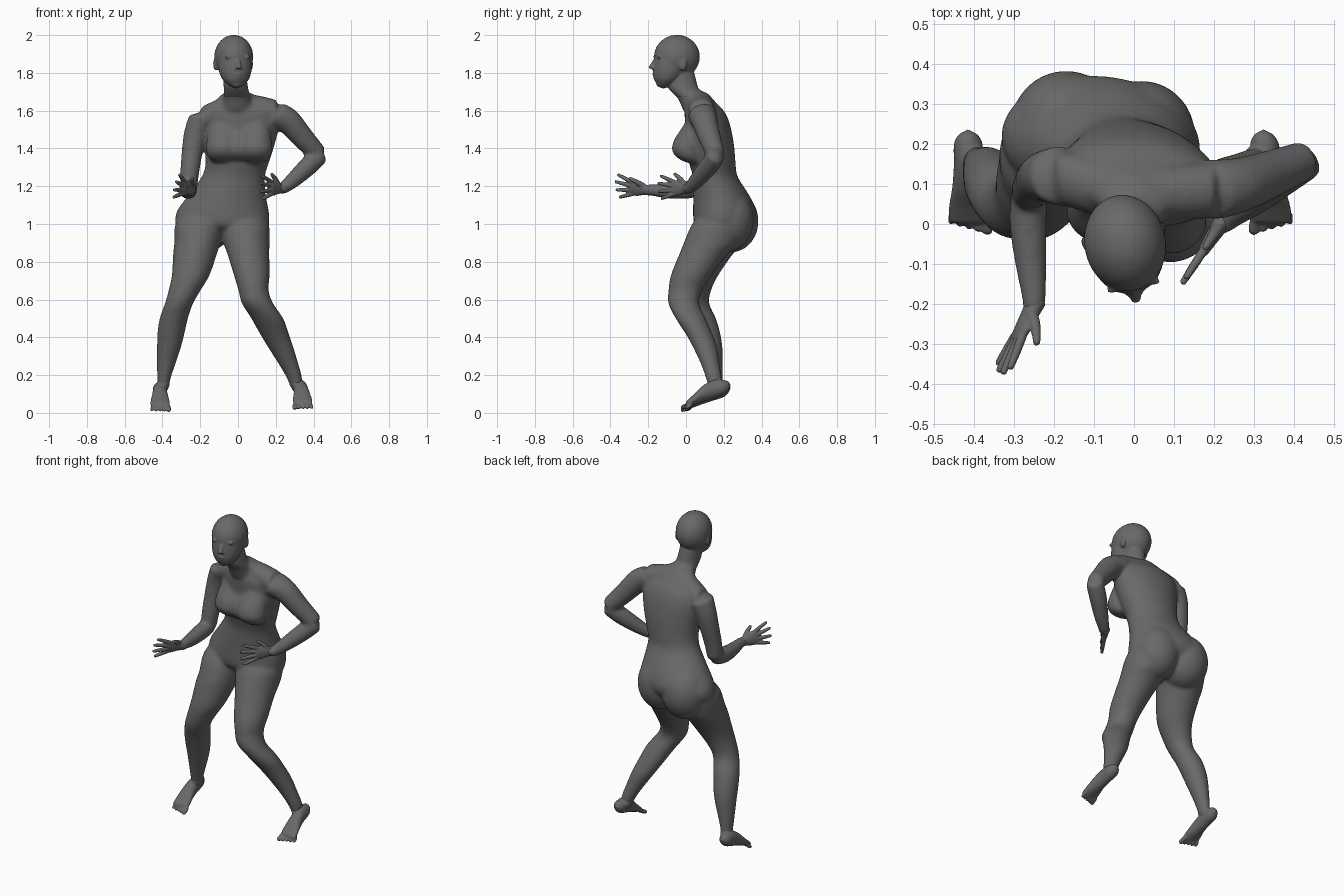
import bpy, bmesh, math
from mathutils import Vector, Matrix

if "Cube" in bpy.data.objects:
    bpy.data.objects.remove(bpy.data.objects["Cube"], do_unlink=True)

GREY = (0.14, 0.14, 0.14, 1.0)
mat = bpy.data.materials.new("matte grey")
mat.use_nodes = True
mat.diffuse_color = GREY
bsdf = mat.node_tree.nodes["Principled BSDF"]
bsdf.inputs["Base Color"].default_value = GREY
bsdf.inputs["Roughness"].default_value = 0.8
X, Y, Z = Vector((1, 0, 0)), Vector((0, 1, 0)), Vector((0, 0, 1))


def smooth_rows(rows, steps=4):
    """Catmull-Rom interpolation through the sections."""
    p = [Vector(r if len(r) == 5 else tuple(r) + (r[-1],)) for r in rows]
    out = []
    for i in range(len(p) - 1):
        a, b, c, d = p[max(i - 1, 0)], p[i], p[i + 1], p[min(i + 2, len(p) - 1)]
        for s in range(steps):
            t = s / steps
            out.append(0.5 * (2 * b + (c - a) * t + (2 * a - 5 * b + 4 * c - d) * t * t
                              + (3 * b - a - 3 * c + d) * t ** 3))
    return out + [p[-1]]


def tube(bm, rows, u=None, v=None, n=24):
    """Closed loft through elliptical sections (x, y, z, ru[, rv])."""
    rows = smooth_rows(rows)
    pts = [Vector(r[:3]) for r in rows]
    if u is None:
        d = (pts[-1] - pts[0]).normalized()
        u = d.cross(Z if abs(d.z) < 0.8 else X).normalized()
        v = d.cross(u)
    rings = []
    for c, r in zip(pts, rows):
        ang = [2 * math.pi * k / n for k in range(n)]
        rings.append([bm.verts.new(c + u * r[3] * math.cos(a) + v * r[4] * math.sin(a)) for a in ang])
    for a, b in zip(rings, rings[1:]):
        for k in range(n):
            bm.faces.new((a[k], a[(k + 1) % n], b[(k + 1) % n], b[k]))
    for i, j in ((0, 1), (-1, -2)):
        tip = bm.verts.new(pts[i] + (pts[i] - pts[j]).normalized() * 0.6 * min(rows[i][3], rows[i][4]))
        for k in range(n):
            bm.faces.new((rings[i][k], rings[i][(k + 1) % n], tip))


def ball(bm, c, r, yaw=0.0):
    m = Matrix.Translation(c) @ Matrix.Rotation(yaw, 4, 'Z') @ Matrix.Diagonal((*r, 1))
    bmesh.ops.create_uvsphere(bm, u_segments=32, v_segments=20, radius=1, matrix=m)


def finish(bm, name, voxel, iterations):
    """Fuse the overlapping volumes into one soft skin."""
    bmesh.ops.recalc_face_normals(bm, faces=bm.faces)
    me = bpy.data.meshes.new(name)
    bm.to_mesh(me)
    bm.free()
    ob = bpy.data.objects.new(name, me)
    bpy.context.scene.collection.objects.link(ob)
    bpy.context.view_layer.objects.active = ob
    fuse = ob.modifiers.new("fuse", 'REMESH')
    fuse.mode = 'VOXEL'
    fuse.voxel_size = voxel
    soft = ob.modifiers.new("soften", 'SMOOTH')
    soft.factor = 0.5
    soft.iterations = iterations
    for m in ("fuse", "soften"):
        bpy.ops.object.modifier_apply(modifier=m)
    ob.data.materials.clear()
    ob.data.materials.append(mat)
    for p in ob.data.polygons:
        p.use_smooth = True
        p.material_index = 0


# ---- body: torso, neck, arms and legs
bm = bmesh.new()
tu = Vector((0.99, -0.12, 0)).normalized()
tv = Z.cross(tu)
tube(bm, [(-.085, .19, .96, .14, .10), (-.085, .195, .99, .235, .145), (-.083, .203, 1.03, .25, .163),
          (-.078, .203, 1.08, .24, .164), (-.058, .187, 1.15, .207, .148), (-.025, .155, 1.25, .168, .118),
          (-.005, .14, 1.32, .168, .122), (.008, .127, 1.42, .187, .126), (.013, .115, 1.52, .205, .118),
          (.013, .10, 1.59, .195, .105), (.005, .085, 1.64, .14, .075), (-.003, .06, 1.69, .08, .058)], tu, tv, 40)
NECK = [(.0, .065, 1.60, .085, .08), (-.003, .032, 1.67, .074, .078), (-.008, -.0, 1.70, .067, .078),
        (-.012, -.018, 1.73, .064, .08), (-.018, -.028, 1.79, .062, .075), (-.02, -.03, 1.83, .06, .065)]
tube(bm, NECK, X, Y)
# shoulder girdle
tube(bm, [(-.19, .118, 1.553, .07, .07), (-.10, .095, 1.603, .07, .06), (0, .075, 1.632, .068, .06),
          (.10, .08, 1.62, .068, .062), (.20, .085, 1.585, .072, .074)], Y, Z)
# chest: two full lobes and a shallower bridge, fading upwards
for cx, dy, k in ((.09, 0, 1), (-.078, .025, 1), (.005, .027, .95)):
    tube(bm, [(cx, .068 + dy * .5, 1.59, .05, .045), (cx, .05 + dy, 1.52, .075 * k, .065),
              (cx, .022 + dy, 1.45, .088 * k, .083), (cx, .008 + dy, 1.395, .092 * k, .083),
              (cx, .018 + dy, 1.355, .082 * k, .07), (cx, .04 + dy, 1.33, .06 * k, .05)], tu, tv)
# buttocks
ball(bm, (-.17, .24, 1.015), (.14, .144, .165))
ball(bm, (.018, .222, 1.02), (.135, .137, .165))
# left arm, bent with the elbow out
tube(bm, [(.19, .085, 1.58, .078), (.265, .098, 1.545, .069), (.35, .128, 1.45, .059), (.424, .158, 1.37, .05)])
tube(bm, [(.43, .16, 1.362, .05), (.37, .12, 1.305, .051), (.295, .06, 1.235, .042),
          (.24, .018, 1.19, .032), (.22, -.002, 1.185, .03)])
# right arm, forearm reaching forward
tube(bm, [(-.185, .12, 1.56, .076), (-.222, .12, 1.48, .064), (-.243, .108, 1.38, .056),
          (-.255, .09, 1.28, .051), (-.262, .08, 1.2, .047)])
tube(bm, [(-.262, .08, 1.195, .047), (-.265, .0, 1.18, .047), (-.258, -.1, 1.175, .040),
          (-.25, -.19, 1.18, .030), (-.253, -.215, 1.18, .028)])
# legs: sections (x, y, z, half-width, half-depth) from hip to ankle
RIGHT_LEG = [(-.18, .18, 1.07, .09, .09), (-.203, .178, 1.0, .128, .142), (-.215, .15, .90, .122, .152),
             (-.228, .115, .84, .116, .133), (-.25, .066, .73, .10, .106), (-.282, .047, .65, .085, .087),
             (-.312, .046, .58, .075, .077), (-.34, .08, .50, .075, .079), (-.355, .107, .42, .072, .075),
             (-.365, .125, .35, .064, .068), (-.38, .14, .26, .050, .053), (-.391, .15, .19, .037, .044),
             (-.397, .158, .12, .028, .036)]
LEFT_LEG = [(.02, .18, 1.07, .09, .09), (.033, .172, 1.0, .13, .14), (.045, .135, .90, .122, .147),
            (.055, .092, .84, .111, .128), (.073, .028, .73, .095, .108), (.082, -.003, .65, .08, .090),
            (.103, -.012, .58, .083, .082), (.155, .025, .50, .085, .080), (.192, .068, .42, .077, .071),
            (.225, .1, .35, .068, .064), (.267, .128, .26, .053, .050), (.297, .146, .19, .042, .043),
            (.314, .158, .12, .028, .035)]
for leg in (RIGHT_LEG, LEFT_LEG):
    tube(bm, leg, X, Y, 32)
finish(bm, "body", 0.008, 18)

# ---- head, turned slightly to its left
bm = bmesh.new()
YAW = math.radians(11)
left = Vector((math.cos(YAW), math.sin(YAW), 0))
face = Vector((math.sin(YAW), -math.cos(YAW), 0))


def at(a, b, z):
    return Vector((-.022, -.05, z)) + left * a + face * b


ball(bm, at(0, -.002, 1.885), (.102, .122, .116), YAW)
tube(bm, [(*at(0, .028, 1.89), .091, .09), (*at(0, .032, 1.84), .09, .092), (*at(0, .04, 1.80), .084, .086),
          (*at(0, .05, 1.765), .070, .070), (*at(0, .062, 1.738), .045, .043)], left, face)
tube(bm, NECK[1:], X, Y)
tube(bm, [(*at(0, .112, 1.875), .011), (*at(0, .126, 1.85), .013), (*at(0, .138, 1.828), .0155)], left, face, 12)
ball(bm, at(0, .084, 1.742), (.030, .024, .02), YAW)        # chin
ball(bm, at(0, .117, 1.792), (.027, .013, .007), YAW)       # upper lip
ball(bm, at(0, .113, 1.777), (.023, .013, .008), YAW)       # lower lip
for s in (-1, 1):
    ball(bm, at(s * .036, .097, 1.885), (.034, .015, .011), YAW - s * .35)  # brow
    ball(bm, at(s * .035, .095, 1.861), (.015, .012, .008), YAW)            # eye
    ball(bm, at(s * .044, .070, 1.825), (.034, .027, .030), YAW)            # cheek
    ball(bm, at(s * .014, .122, 1.824), (.009, .011, .008), YAW)            # nostril
    ball(bm, at(s * .094, -.014, 1.847), (.011, .024, .036), YAW - s * .3)  # ear
finish(bm, "head", 0.005, 6)


# ---- hands: palm, four fanned fingers and a thumb
def hand(name, wrist, d, s, fan, thumb):
    bm = bmesh.new()
    w, d, s, thumb = Vector(wrist), Vector(d).normalized(), Vector(s), Vector(thumb).normalized()
    s = (s - d * s.dot(d)).normalized()
    nrm = d.cross(s)
    tube(bm, [(*(w - d * .02), .027, .025), (*(w + d * .02), .03, .021), (*(w + d * .06), .041, .017),
              (*(w + d * .092), .040, .014)], s, nrm)
    for i, length in enumerate((.085, .1, .105, .095)):
        o = (i - 1.5) / 1.5
        base = w + d * .082 + s * o * .031
        dirn = (d + s * o * fan).normalized()
        tube(bm, [(*base, .012), (*(base + dirn * length * .55), .011), (*(base + dirn * length), .0085)], n=12)
    base = w + d * .022 + s * .02
    tube(bm, [(*base, .017), (*(base + thumb * .04), .0135), (*(base + thumb * .075 + d * .012), .009)], n=12)
    finish(bm, name, 0.004, 4)


hand("left_hand", (.222, .008, 1.188), (-.53, -.82, .03), (0, 0, 1), .34, (-.37, -.57, .8))
hand("right_hand", (-.252, -.208, 1.18), (-.44, -.88, .12), (.22, -.1, .9), .36, (.24, -.8, .5))


# ---- feet: heels lifted, five toes each
def foot(name, heel_x, toe_x, ankle_x, inner, lift):
    bm = bmesh.new()

    def fx(y):
        return toe_x + (heel_x - toe_x) * y / .22

    rows = [(.224, .13, .024, .025), (.20, .123, .036, .039), (.145, .113, .037, .048),
            (.09, .09, .042, .043), (.04, .057, .051, .028), (.005, .036, .050, .018)]
    tube(bm, [(fx(y), y, z + lift, a, b) for y, z, a, b in rows], X, Z)
    # ankle, ending inside the shin
    tube(bm, [(fx(.16), .16, .11 + lift, .034, .046), (ankle_x, .157, .15, .034, .043),
              (ankle_x, .152, .185, .028, .034)], X, Y)
    for i in range(5):
        o = (1 - i / 2) * inner
        r = .0145 if i == 0 else .0115 - i * .0005
        x, y = fx(0) + o * .039, -.022 + i * .006
        tube(bm, [(x, .02 + i * .003, .036 + lift, r), (x + o * .004, y + .02, .024 + lift, r),
                  (x + o * .006, y, .016 + lift, r * .9)], X, Z, 12)
    finish(bm, name, 0.004, 5)


foot("right_foot", -.415, -.412, -.396, 1, 0.0)
foot("left_foot", .325, .345, .306, -1, 0.012)
